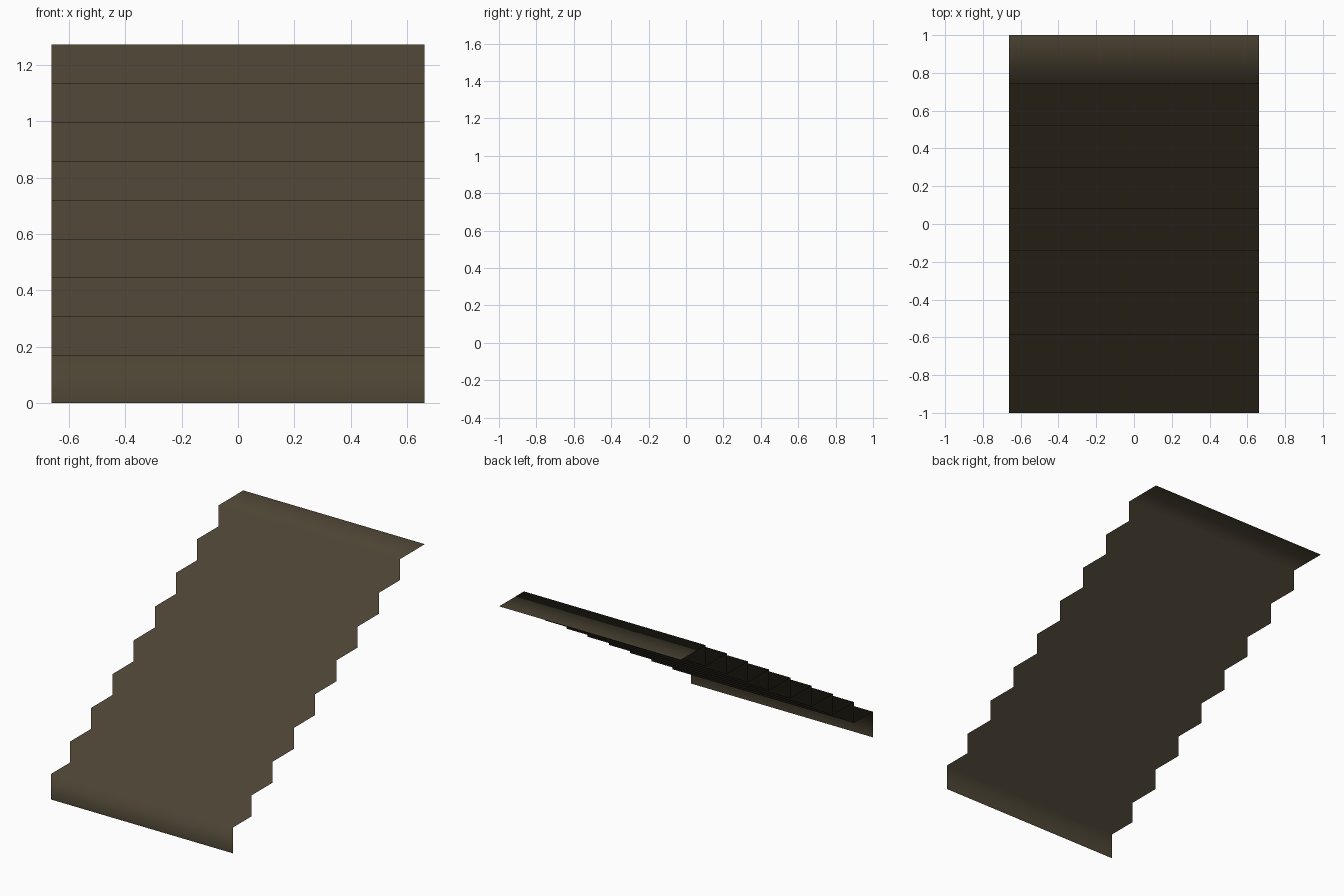
import bpy

if "Cube" in bpy.data.objects:
    bpy.data.objects.remove(bpy.data.objects["Cube"])

STEPS = 9
HALF_WIDTH = 0.662
FIRST_RISE, RISE = 0.169, 0.138
FIRST_RUN, RUN, LAST_RUN = 0.195, 0.221, 0.258

# Stepped profile: riser then tread, from the front foot to the top landing
y, z = -1.0, 0.0
profile = [(y, z)]
for i in range(STEPS):
    z += FIRST_RISE if i == 0 else RISE
    profile.append((y, z))
    y += FIRST_RUN if i == 0 else RUN
    if i == STEPS - 1:
        y = 1.0
    profile.append((y, z))

# Thin open sheet spanning the width of the stairs
verts = [(x, py, pz) for py, pz in profile for x in (-HALF_WIDTH, HALF_WIDTH)]
faces = [(2 * i, 2 * i + 1, 2 * i + 3, 2 * i + 2) for i in range(len(profile) - 1)]
mesh = bpy.data.meshes.new("stair_steps")
mesh.from_pydata(verts, [], faces)
mesh.update()

# Normals blend softly across the steps
for poly in mesh.polygons:
    poly.use_smooth = True

# Dark brown surface
mat = bpy.data.materials.new("dark brown")
mat.diffuse_color = (0.073, 0.058, 0.034, 1.0)
mat.use_nodes = True
mat.node_tree.nodes["Principled BSDF"].inputs["Base Color"].default_value = mat.diffuse_color
mesh.materials.append(mat)

stairs = bpy.data.objects.new("stair_steps", mesh)
bpy.context.collection.objects.link(stairs)
